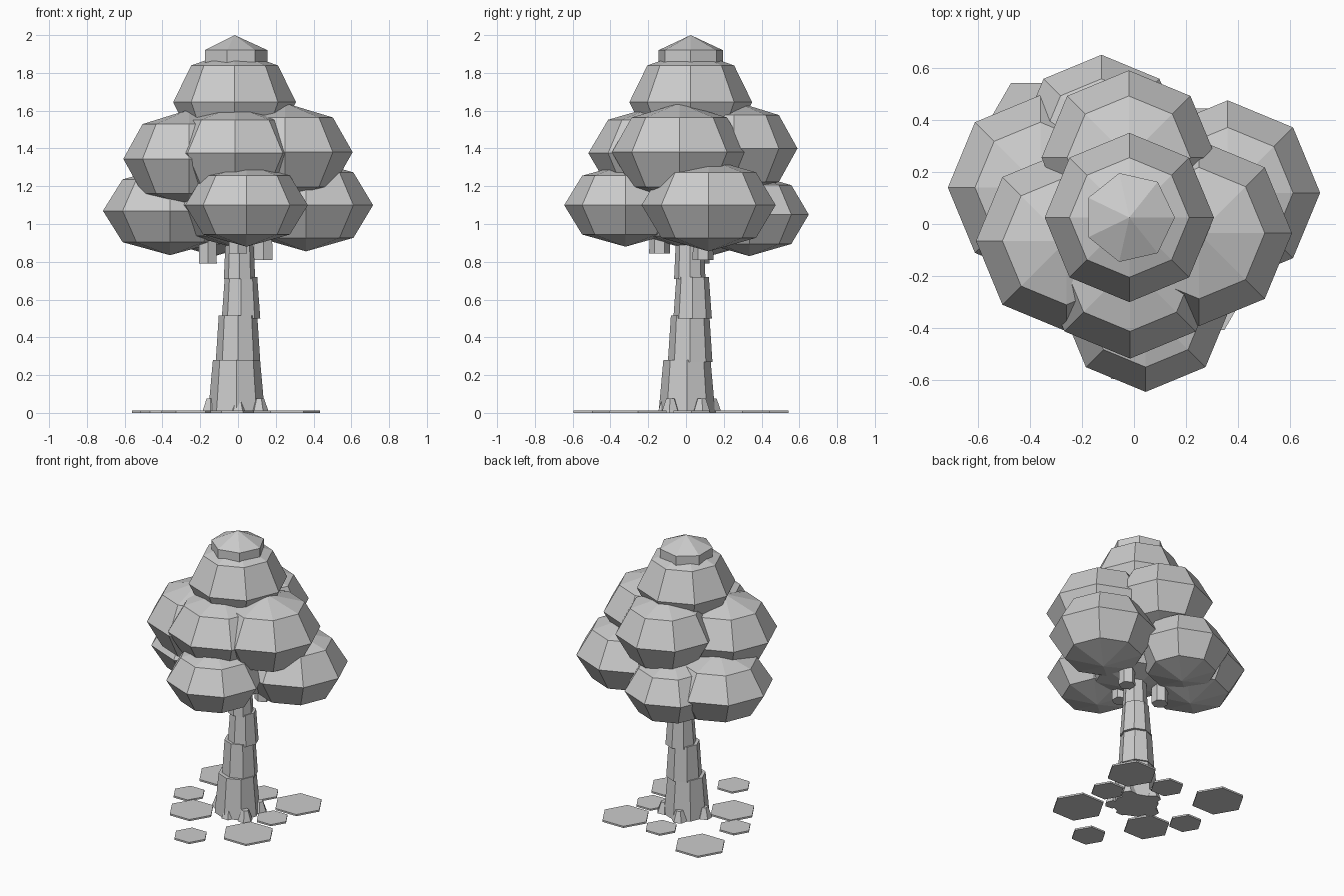
import bpy
from math import cos, sin, radians


def blob(name, loc, r, rz):
    """Low-poly leaf clump: 8 segments, 4 rings."""
    bpy.ops.mesh.primitive_uv_sphere_add(segments=8, ring_count=4, radius=1, location=loc)
    ob = bpy.context.object
    ob.name = name
    ob.scale = (r, r, rz)


def cone(name, sides, r1, r2, x, y, z0, z1, turn=0.0):
    """Faceted frustum from z0 to z1, first corner facing +x."""
    bpy.ops.mesh.primitive_cone_add(vertices=sides, radius1=r1, radius2=r2, depth=z1 - z0,
                                    location=(x, y, (z0 + z1) / 2),
                                    rotation=(0, 0, radians(turn)))
    bpy.context.object.name = name


# Trunk: stacked, slightly shifted tapered segments
for i, (x, y, r1, r2, z0, z1) in enumerate([
        (-0.008, 0.005, 0.150, 0.125, 0.00, 0.28),
        (0.000, 0.022, 0.118, 0.102, 0.27, 0.515),
        (0.016, 0.035, 0.102, 0.086, 0.50, 0.72),
        (0.008, 0.020, 0.083, 0.070, 0.71, 1.00)]):
    cone(f"trunk_segment_{i + 1}", 8, r1, r2, x, y, z0, z1)

# Root flares
for i, (ang, d) in enumerate([(180, 0.145), (108, 0.145), (36, 0.14), (324, 0.14), (270, 0.105)]):
    a = radians(ang)
    cone(f"root_{i + 1}", 6, 0.052, 0.025, d * cos(a), d * sin(a), 0, 0.075, ang)

# Branch stubs under the canopy
for i, (x, y, z0) in enumerate([(-0.16, 0.07, 0.79), (0.135, 0.09, 0.81), (0.0, -0.14, 0.845)]):
    cone(f"branch_stub_{i + 1}", 6, 0.055, 0.05, x, y, z0, 1.1)

# Canopy clumps
for name, loc, r, rz in [
        ("core_clump", (0.0, 0.0, 1.10), 0.355, 0.23),
        ("lower_front_clump", (0.045, -0.32, 1.10), 0.325, 0.22),
        ("lower_right_clump", (0.36, 0.12, 1.10), 0.355, 0.245),
        ("lower_left_clump", (-0.36, 0.14, 1.07), 0.355, 0.235),
        ("lower_back_clump", (-0.125, 0.335, 1.05), 0.315, 0.22),
        ("upper_left_clump", (-0.26, -0.065, 1.345), 0.347, 0.26),
        ("upper_right_clump", (0.25, -0.035, 1.38), 0.357, 0.26),
        ("upper_front_clump", (-0.015, -0.16, 1.375), 0.357, 0.25),
        ("upper_back_clump", (-0.02, 0.255, 1.40), 0.335, 0.25),
        ("crown_clump", (-0.018, 0.025, 1.645), 0.325, 0.275)]:
    blob(name, loc, r, rz)

# Seven-sided cap
cone("cap_band", 7, 0.175, 0.175, -0.018, 0.025, 1.83, 1.92, 90 - 90 / 1)
cone("cap_tip", 7, 0.175, 0.0, -0.018, 0.025, 1.92, 2.0)
for n in ("cap_band", "cap_tip"):   # corner towards +x
    bpy.data.objects[n].rotation_euler.z = radians(-90)

# Hexagonal leaf patches on the ground
for i, (x, y, r) in enumerate([
        (-0.25, -0.17, 0.155), (-0.41, 0.03, 0.11), (-0.385, 0.39, 0.175), (-0.02, 0.31, 0.11),
        (0.27, 0.30, 0.165), (0.25, 0.03, 0.11), (0.26, -0.255, 0.175), (-0.03, -0.495, 0.115)]):
    cone(f"ground_patch_{i + 1}", 6, r, r, x, y, 0, 0.012, 90)
